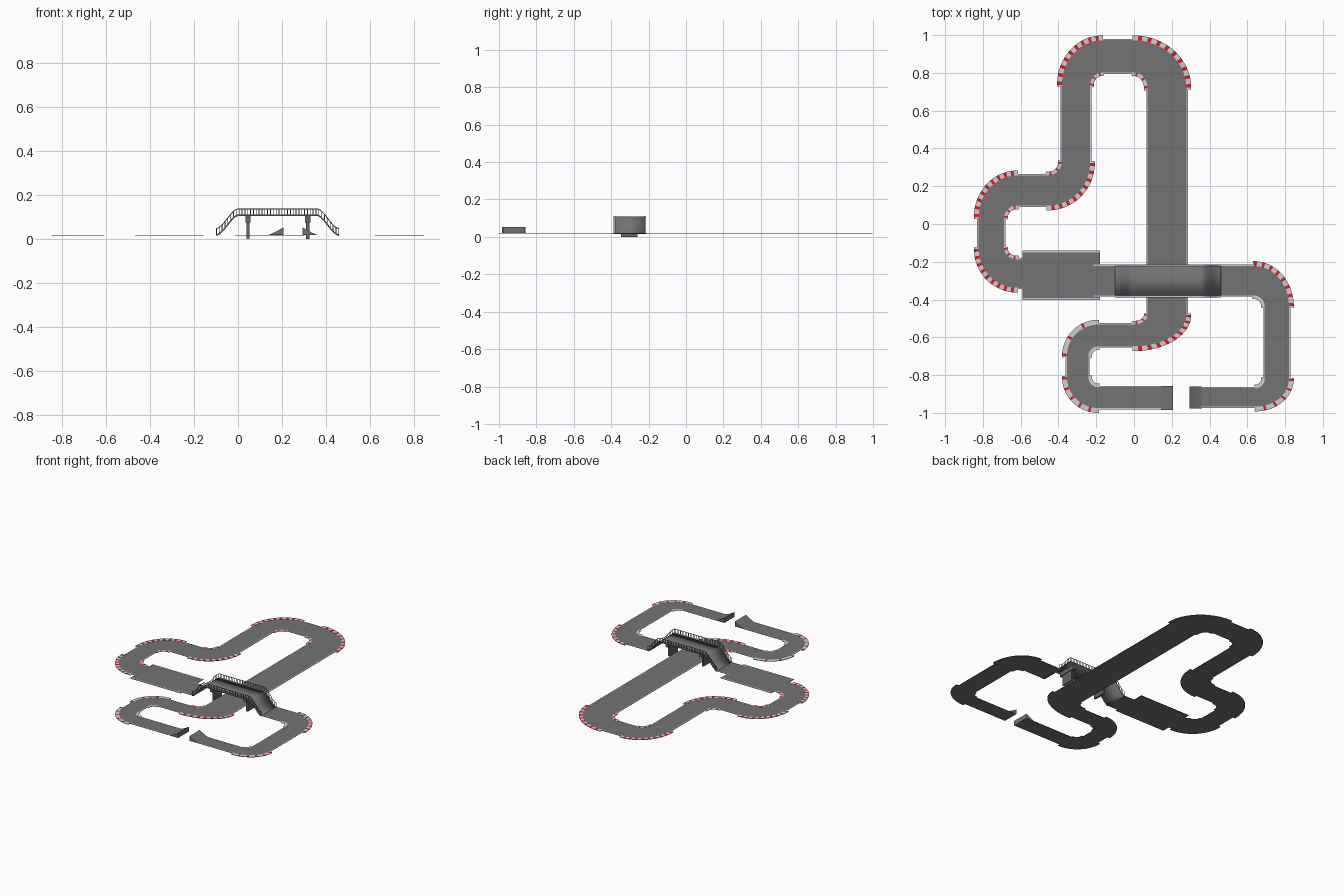
import bpy, bmesh, math
from mathutils import Vector, Matrix

cube = bpy.data.objects.get("Cube")
if cube:
    bpy.data.objects.remove(cube, do_unlink=True)


def material(name, col):
    m = bpy.data.materials.new(name)
    m.use_nodes = True
    m.diffuse_color = (*col, 1)
    m.node_tree.nodes["Principled BSDF"].inputs["Base Color"].default_value = (*col, 1)
    return m


ASPHALT = material("asphalt grey", (0.172, 0.172, 0.172))
PALE = material("kerb pale grey", (0.62, 0.62, 0.62))
RED = material("kerb red", (0.75, 0.01, 0.015))
LINE = material("edge line grey", (0.58, 0.58, 0.58))
RAIL = material("railing grey", (0.13, 0.13, 0.13))
PILLAR = material("pillar grey", (0.13, 0.13, 0.13))
Z = 0.02


def finish(name, bm, mats):
    me = bpy.data.meshes.new(name)
    bm.to_mesh(me)
    bm.free()
    for m in mats:
        me.materials.append(m)
    ob = bpy.data.objects.new(name, me)
    bpy.context.collection.objects.link(ob)
    return ob


def ribbon(name, a, b, mats, rule=None, thick=0.002):
    """Thin slab stretched between two edge paths."""
    bm = bmesh.new()
    va = [bm.verts.new(p) for p in a]
    vb = [bm.verts.new(p) for p in b]
    for i in range(len(a) - 1):
        f = bm.faces.new((va[i], va[i + 1], vb[i + 1], vb[i]))
        f.material_index = rule(i) if rule else 0
        f.normal_update()
        if f.normal.z < 0:
            f.normal_flip()
    ob = finish(name, bm, mats)
    mod = ob.modifiers.new("thickness", "SOLIDIFY")
    mod.thickness = thick
    mod.offset = -1
    return ob


def add_box(bm, x0, x1, y0, y1, z0, z1):
    mat = Matrix.Translation(((x0 + x1) / 2, (y0 + y1) / 2, (z0 + z1) / 2)) @ \
        Matrix.Diagonal((x1 - x0, y1 - y0, z1 - z0, 1))
    bmesh.ops.create_cube(bm, size=1, matrix=mat)


def straight(name, x0, x1, y0, y1, along="x", line=0.007):
    """Flat road piece with a pale line along both long edges."""
    def plate(n, xa, xb, ya, yb, z, m, thick):
        ribbon(n, [(xa, ya, z), (xb, ya, z)], [(xa, yb, z), (xb, yb, z)], [m], None, thick)
    plate(name, x0, x1, y0, y1, Z, ASPHALT, 0.002)
    for side in (0, 1):
        n = f"{name}_edge_line_{side + 1}"
        if along == "x":
            y = y1 - line if side else y0
            plate(n, x0, x1, y, y + line, Z + 0.001, LINE, 0.0005)
        else:
            x = x1 - line if side else x0
            plate(n, x, x + line, y0, y1, Z + 0.001, LINE, 0.0005)


def arc(cx, cy, sx, sy, rx, ry, z, n, over=0.0):
    pts = []
    for i in range(n + 1):
        t = -over + (math.pi / 2 + 2 * over) * i / n
        pts.append((cx + sx * rx * math.cos(t), cy + sy * ry * math.sin(t), z))
    return pts


def corner(name, cx, cy, sx, sy, ix, iy, ox, oy, every=5, inner_red=True):
    """Quarter turn towards (sx, sy): asphalt base carrying pale kerbs with red blocks."""
    q = (cx, cy, sx, sy)
    for part, r0x, r0y, r1x, r1y, z, n, over, red in (
            ("outer", ox - 0.008, oy - 0.008, ox + 0.018, oy + 0.018, Z, 46, 0.03,
             lambda i: int(i % every in (1, 2))),
            ("inner", ix - 0.012, iy - 0.012, ix + 0.007, iy + 0.007, Z, 12, 0.2,
             lambda i: int(inner_red and i % 4 == 1))):
        ribbon(f"{name}_{part}_kerb_base", arc(*q, r0x, r0y, z - 0.0003, n, over),
               arc(*q, r1x, r1y, z - 0.0003, n, over), [ASPHALT])
        ribbon(f"{name}_{part}_kerb", arc(*q, r0x, r0y, z + 0.0015, n, over),
               arc(*q, r1x, r1y, z + 0.0015, n, over), [PALE, RED], red, 0.0008)
    ribbon(name, arc(*q, ix, iy, Z, 24), arc(*q, ox, oy, Z, 24), [ASPHALT])


# Road circuit
straight("long_straight", 0.065, 0.285, -0.48, 0.72, "y")
straight("top_straight", -0.17, 0, 0.795, 0.98)
straight("upper_west_straight", -0.39, -0.225, 0.325, 0.735, "y")
straight("middle_straight", -0.62, -0.455, 0.09, 0.265)
straight("west_straight", -0.83, -0.68, -0.13, 0.035, "y")
straight("pit_entry", -0.62, -0.59, -0.345, -0.18)
straight("pit_straight", -0.59, -0.18, -0.402, -0.14, line=0.010)
straight("bridge_approach", -0.215, -0.10, -0.385, -0.215)
straight("bridge_exit", 0.46, 0.635, -0.385, -0.215)
straight("east_straight", 0.685, 0.828, -0.82, -0.435, "y")
straight("jump_landing_straight", 0.295, 0.645, -0.974, -0.862)
straight("jump_takeoff_straight", -0.19, 0.205, -0.982, -0.857)
straight("lower_west_straight", -0.363, -0.235, -0.81, -0.70, "y")
straight("lower_straight", -0.19, 0, -0.655, -0.525)

corner("top_right_corner", 0, 0.72, 1, 1, 0.065, 0.075, 0.285, 0.26)
corner("top_left_corner", -0.17, 0.735, -1, 1, 0.055, 0.06, 0.22, 0.245)
corner("middle_corner", -0.455, 0.325, 1, -1, 0.065, 0.06, 0.23, 0.235)
corner("west_upper_corner", -0.62, 0.035, -1, 1, 0.06, 0.055, 0.21, 0.23)
corner("west_lower_corner", -0.62, -0.13, -1, -1, 0.06, 0.05, 0.21, 0.215)
corner("east_upper_corner", 0.635, -0.435, 1, 1, 0.05, 0.05, 0.193, 0.22, 6, False)
corner("east_lower_corner", 0.645, -0.82, 1, -1, 0.04, 0.042, 0.183, 0.154, 9, False)
corner("lower_right_corner", 0, -0.48, 1, -1, 0.065, 0.045, 0.285, 0.175)
corner("lower_left_corner", -0.19, -0.70, -1, 1, 0.045, 0.045, 0.173, 0.175, 15, False)
corner("bottom_left_corner", -0.19, -0.81, -1, -1, 0.045, 0.047, 0.173, 0.172, 9, False)


# Jump ramps: solid wedges either side of the gap
def ramp(name, x_low, x_high, y0, y1):
    bm = bmesh.new()
    prof = [(x_low, Z)]
    for i in range(1, 7):
        t = i / 6
        prof.append((x_low + (x_high - x_low) * t, Z + 0.034 * t ** 1.2))
    prof.append((x_high, Z))
    f = bm.faces.new([bm.verts.new((x, y0, z)) for x, z in prof])
    r = bmesh.ops.extrude_face_region(bm, geom=[f])
    vs = [g for g in r["geom"] if isinstance(g, bmesh.types.BMVert)]
    bmesh.ops.translate(bm, verts=vs, vec=Vector((0, y1 - y0, 0)))
    bmesh.ops.recalc_face_normals(bm, faces=bm.faces[:])
    finish(name, bm, [ASPHALT])


ramp("takeoff_ramp", 0.14, 0.207, -0.985, -0.857)
ramp("landing_ramp", 0.36, 0.293, -0.977, -0.86)


# Bridge deck height along x
def deck_z(x):
    t = max(0, min(1, (x + 0.10) / 0.10, (0.46 - x) / 0.10))
    return Z + 0.09 * (0.15 * t + 0.85 * t * t * (3 - 2 * t))


Y0, Y1 = -0.387, -0.215
xs = [-0.10 + 0.56 * i / 64 for i in range(65)]


def along_deck(y, h):
    return [(x, y, deck_z(x) + h) for x in xs]


deck = ribbon("bridge_deck", along_deck(Y0, 0), along_deck(Y1, 0), [ASPHALT], thick=0.005)
for p in deck.data.polygons:
    p.use_smooth = True

# Railings: pale deck edge, two slim rails and close pickets on both sides
for side, y, edge in (("right", Y0 - 0.001, Y0), ("left", Y1, Y1 - 0.008)):
    ribbon(f"bridge_{side}_edge_line", along_deck(edge, 0.001),
           along_deck(edge + 0.008, 0.001), [LINE], thick=0.0008)
    for part, h in (("top_rail", 0.030), ("foot_rail", 0.002)):
        ribbon(f"bridge_{side}_{part}", along_deck(y, h), along_deck(y + 0.001, h),
               [RAIL], thick=0.004)
    bm = bmesh.new()
    for i in range(44):
        x = -0.098 + 0.556 * i / 43
        add_box(bm, x - 0.0018, x + 0.0018, y, y + 0.001,
                deck_z(x) - 0.002, deck_z(x) + 0.028)
    finish(f"bridge_{side}_pickets", bm, [RAIL])

# Bridge pillars with wider heads
for name, x in (("west", 0.045), ("east", 0.317)):
    bm = bmesh.new()
    add_box(bm, x - 0.007, x + 0.007, -0.348, -0.258, 0, 0.08)
    add_box(bm, x - 0.012, x + 0.012, -0.37, -0.232, 0.075, 0.106)
    finish(f"bridge_{name}_pillar", bm, [PILLAR])
